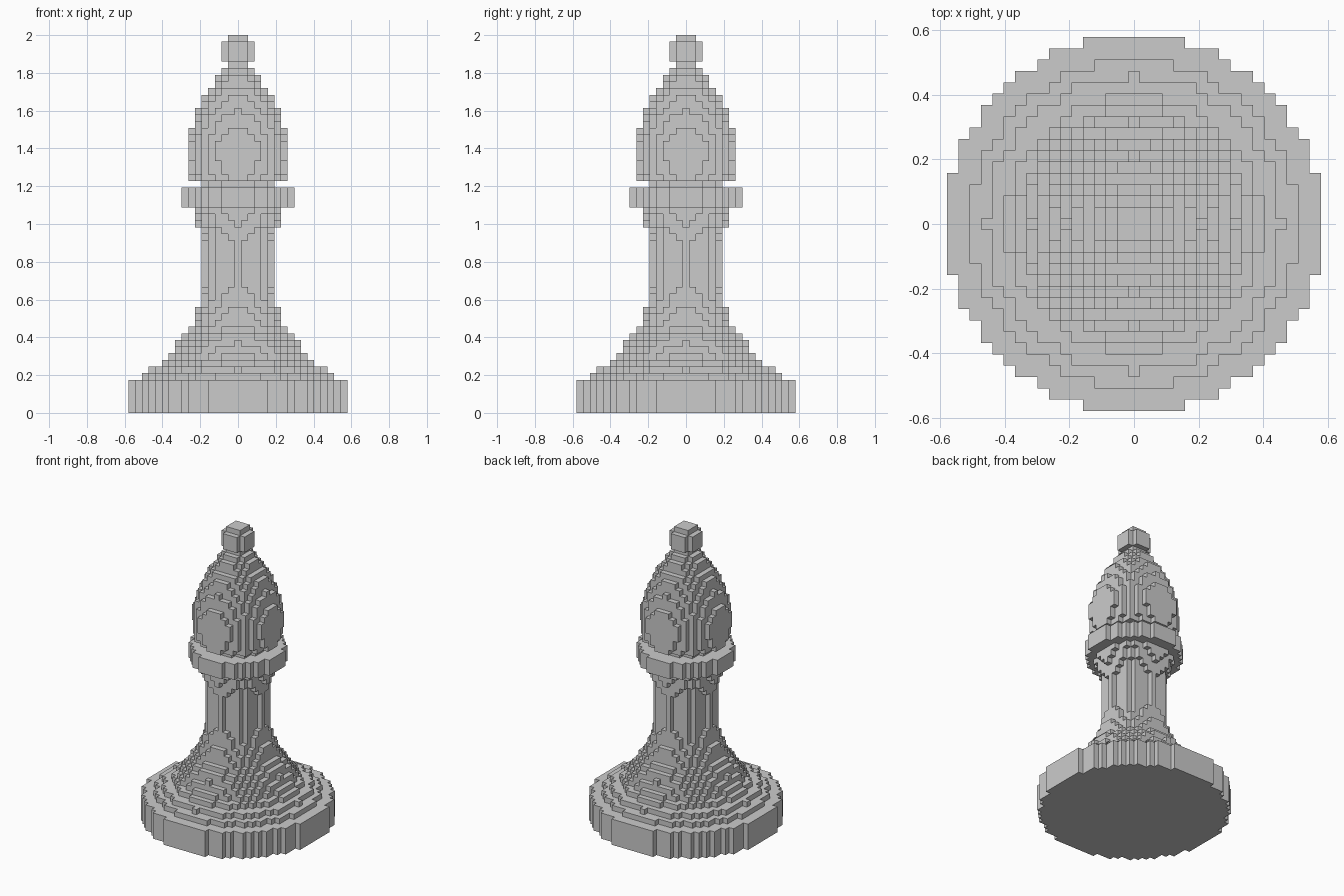
import bpy, bmesh

if "Cube" in bpy.data.objects:
    bpy.data.objects.remove(bpy.data.objects["Cube"])

S = 2 / 57  # voxel size: the piece is 57 layers tall

# Radius of each one-voxel layer (in voxels), bottom to top, by part
PARTS = {
    "base_disc": [16.58] * 5,
    "flared_foot": [14.4, 13.02, 11.3, 10.2, 9.5, 9.02, 8.3, 7.5, 6.8, 6.45, 6.1],
    "stem": [5.7, 5.45, 5.2] + [5.05] * 7 + [5.2, 5.6, 6.05, 6.3, 6.6],
    "collar": [8.4] * 3,
    "neck": [5.7],
    "head": [7.2, 7.4, 7.6, 7.8, 7.8, 7.8, 7.5, 7.2, 6.9, 6.5, 6.05,
             5.7, 5.15, 4.6, 3.9, 3.2, 2.5],
    "finial": [1.5, 2.5, 2.5, 2.5, 1.5],
}
LAYERS = [r for radii in PARTS.values() for r in radii]


def filled(x, y, z):
    return 0 <= z < len(LAYERS) and x * x + y * y <= LAYERS[z] ** 2


def quad_corners(cell, axis, sign):
    """Corners of one cell side, wound to face outward."""
    u, v = (axis + 1) % 3, (axis + 2) % 3
    steps = [(-1, -1), (1, -1), (1, 1), (-1, 1)]
    corners = []
    for a, b in steps[::sign]:
        c = [2 * cell[0], 2 * cell[1], 2 * cell[2] + 1]
        c[axis] += sign
        c[u] += a
        c[v] += b
        corners.append(tuple(c))
    return corners


def build_part(name, z0, count):
    """Outer skin of the stacked voxel discs."""
    bm = bmesh.new()
    verts = {}
    for z in range(z0, z0 + count):
        n = int(LAYERS[z])
        for x in range(-n, n + 1):
            for y in range(-n, n + 1):
                if not filled(x, y, z):
                    continue
                for axis in range(3):
                    for sign in (-1, 1):
                        nb = [x, y, z]
                        nb[axis] += sign
                        if filled(*nb):
                            continue
                        face = []
                        for c in quad_corners((x, y, z), axis, sign):
                            if c not in verts:
                                verts[c] = bm.verts.new([k * S / 2 for k in c])
                            face.append(verts[c])
                        bm.faces.new(face)
    # merge coplanar squares into clean flat faces
    bmesh.ops.dissolve_limit(bm, angle_limit=0.01, verts=bm.verts[:], edges=bm.edges[:])
    mesh = bpy.data.meshes.new(name)
    bm.to_mesh(mesh)
    bm.free()
    bpy.context.collection.objects.link(bpy.data.objects.new(name, mesh))


level = 0
for part, radii in PARTS.items():
    build_part(part, level, len(radii))
    level += len(radii)
